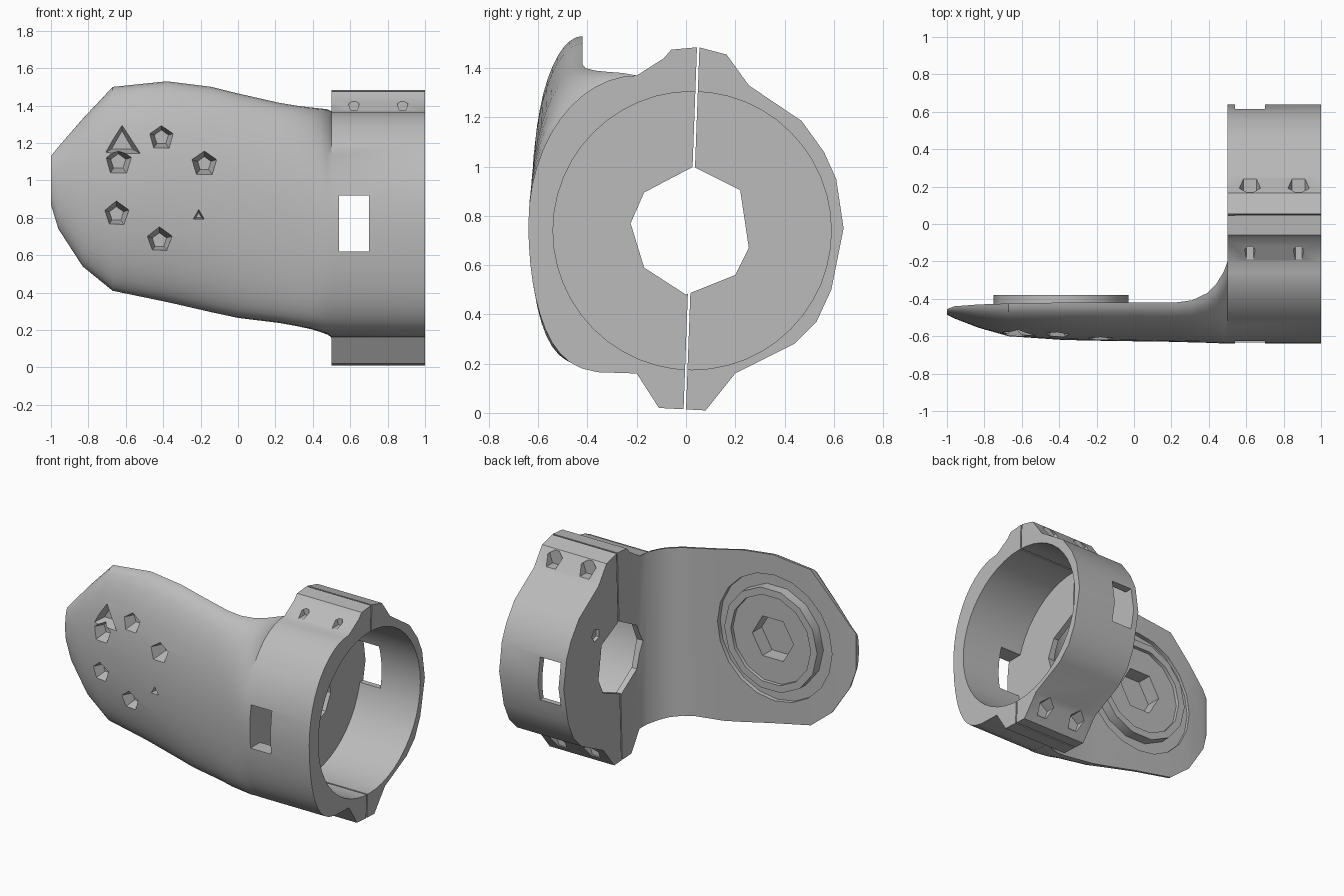
import bpy, bmesh, math
from mathutils import Matrix

if "Cube" in bpy.data.objects:
    bpy.data.objects.remove(bpy.data.objects["Cube"], do_unlink=True)

grey = bpy.data.materials.new("light_grey")
grey.use_nodes = True
tone = (0.5, 0.5, 0.5, 1)
grey.diffuse_color = tone
grey.node_tree.nodes["Principled BSDF"].inputs["Base Color"].default_value = tone


def finish(name, bm):
    bmesh.ops.recalc_face_normals(bm, faces=bm.faces)
    mesh = bpy.data.meshes.new(name)
    bm.to_mesh(mesh)
    bm.free()
    mesh.materials.append(grey)
    ob = bpy.data.objects.new(name, mesh)
    bpy.context.collection.objects.link(ob)
    return ob


def loft(name, sections):
    """Skin a list of equal-length closed sections and cap both ends."""
    bm = bmesh.new()
    rings = [[bm.verts.new(p) for p in s] for s in sections]
    n = len(rings[0])
    for a, b in zip(rings, rings[1:]):
        for i in range(n):
            j = (i + 1) % n
            bm.faces.new((a[i], a[j], b[j], b[i]))
    bm.faces.new(rings[0])
    bm.faces.new(rings[-1])
    return finish(name, bm)


def prism_x(name, outline, x0, x1):
    return loft(name, [[(x, y, z) for y, z in outline] for x in (x0, x1)])


def circle(cu, cv, r, n, turn=0.0):
    return [(cu + r * math.cos(turn + math.tau * i / n),
             cv + r * math.sin(turn + math.tau * i / n)) for i in range(n)]


def rod_y(name, x, z, r, y0, y1, n, turn=0.0, taper=1.0):
    return loft(name, [[(u, y, v) for u, v in circle(x, z, rad, n, turn)]
                       for y, rad in ((y0, r), (y1, r * taper))])


def box(name, lo, hi):
    return prism_x(name, [(lo[1], lo[2]), (hi[1], lo[2]), (hi[1], hi[2]), (lo[1], hi[2])],
                   lo[0], hi[0])


def combine(target, operation, *others):
    for other in others:
        other.hide_render = True
        mod = target.modifiers.new("combine", "BOOLEAN")
        mod.operation = operation
        mod.solver = "EXACT"
        mod.object = other
        bpy.context.view_layer.objects.active = target
        bpy.ops.object.modifier_apply(modifier=mod.name)
        bpy.data.objects.remove(other, do_unlink=True)


def cut(target, *cutters):
    combine(target, "DIFFERENCE", *cutters)


# Arm: stations of x, bottom, top, front depth, back depth, lower fullness
stations = [(-1.0, 0.87, 1.13, -0.485, -0.455, 1), (-0.96, 0.74, 1.18, -0.505, -0.44, 1),
            (-0.83, 0.54, 1.33, -0.555, -0.43, 1), (-0.67, 0.41, 1.5, -0.6, -0.425, 1),
            (-0.38, 0.35, 1.53, -0.62, -0.42, 1), (-0.14, 0.295, 1.5, -0.625, -0.42, 0.9),
            (0.0, 0.265, 1.465, -0.627, -0.42, 0.8), (0.22, 0.238, 1.415, -0.63, -0.42, 0.7),
            (0.31, 0.222, 1.4, -0.633, -0.408, 0.6), (0.39, 0.205, 1.39, -0.635, -0.37, 0.55),
            (0.44, 0.19, 1.385, -0.637, -0.32, 0.5), (0.48, 0.175, 1.38, -0.639, -0.255, 0.5),
            (0.5, 0.16, 1.37, -0.64, -0.2, 0.5)]


def arm_section(x, lo, hi, front, back, fullness, n=24):
    mid, half = (lo + hi) / 2, (hi - lo) / 2
    points = []
    for i in range(n + 1):
        a = math.pi * i / n
        bulge = max(math.sin(a), 0) ** (fullness if 2 * i < n else 1)
        points.append((x, back + (front - back) * bulge, mid - half * math.cos(a)))
    return points


body = loft("clamp_and_arm", [arm_section(*s) for s in stations])

# Clamp cup: flanged back half as (y, z), front half continues the arm
outline = [(0.05, 1.485), (0.165, 1.455), (0.255, 1.33), (0.47, 1.185), (0.56, 1.06),
           (0.61, 0.95), (0.64, 0.75), (0.59, 0.5), (0.53, 0.37), (0.44, 0.28),
           (0.2, 0.16), (0.08, 0.01), (-0.11, 0.02)]
outline += [(y, z) for x, y, z in arm_section(*stations[-1])]
outline += [(-0.09, 1.44), (-0.06, 1.475)]
combine(body, "UNION", prism_x("cup", outline, 0.5, 1.0))
cut(body, prism_x("bore", circle(0.025, 0.74, 0.565, 48), 0.54, 1.1))

# Centre opening and small pits in the end wall
opening = [(0.03, 1.0), (0.22, 0.905), (0.255, 0.67), (0.2, 0.56),
           (0.0, 0.48), (-0.17, 0.59), (-0.225, 0.77), (-0.17, 0.895)]
cut(body, prism_x("opening", opening, 0.4, 0.7))
cut(body, prism_x("wall_pit", circle(0.285, 1.0, 0.045, 5), 0.4, 0.525))

# Rectangular windows through both side walls
cut(body, box("window", (0.54, -0.8, 0.62), (0.7, 0.8, 0.92)))

# Screw pockets in the flanges
for x in (0.62, 0.88):
    cut(body, rod_y("top_front_pocket", x, 1.4, 0.03, -0.3, -0.12, 5, math.pi / 2),
        rod_y("top_back_pocket", x, 1.4, 0.06, 0.35, 0.17, 5, math.pi / 2),
        rod_y("low_back_pocket", x, 0.1, 0.06, 0.35, 0.1, 5, math.pi / 2))

# Leaning slot that splits the clamp in two
slot = box("slot", (0.45, -0.005, -1.0), (1.1, 0.005, 1.0))
slot.data.transform(Matrix.Translation((0, 0.022, 0.74)) @ Matrix.Rotation(-0.037, 4, "X"))
cut(body, slot)

# Tapered bolt holes on the front of the arm
holes = [(-0.64, 1.1, 0.085, 5), (-0.62, 1.2, 0.13, 3), (-0.41, 1.23, 0.08, 5),
         (-0.18, 1.09, 0.075, 5), (-0.21, 0.81, 0.035, 3), (-0.42, 0.68, 0.08, 5),
         (-0.65, 0.82, 0.08, 5)]
for x, z, r, sides in holes:
    cut(body, rod_y("bolt_hole", x, z, r, -0.63, -0.51, sides, math.pi / 2, 0.5))

# Round groove and raised disc on the back of the arm
hub_x, hub_z = -0.39, 0.95
cut(body, rod_y("groove", hub_x, hub_z, 0.44, -0.45, -0.3, 20))
disc = rod_y("hub_disc", hub_x, hub_z, 0.36, -0.47, -0.38, 14)
cut(disc, rod_y("dish", hub_x, hub_z, 0.31, -0.405, -0.3, 14))
for part in (body, disc):
    cut(part, rod_y("hex_socket", hub_x, hub_z, 0.16, -0.51, -0.3, 6))

# Shading
for ob in (body, disc):
    bpy.ops.object.select_all(action="DESELECT")
    ob.select_set(True)
    bpy.context.view_layer.objects.active = ob
    bpy.ops.object.shade_smooth_by_angle(angle=math.radians(32))
